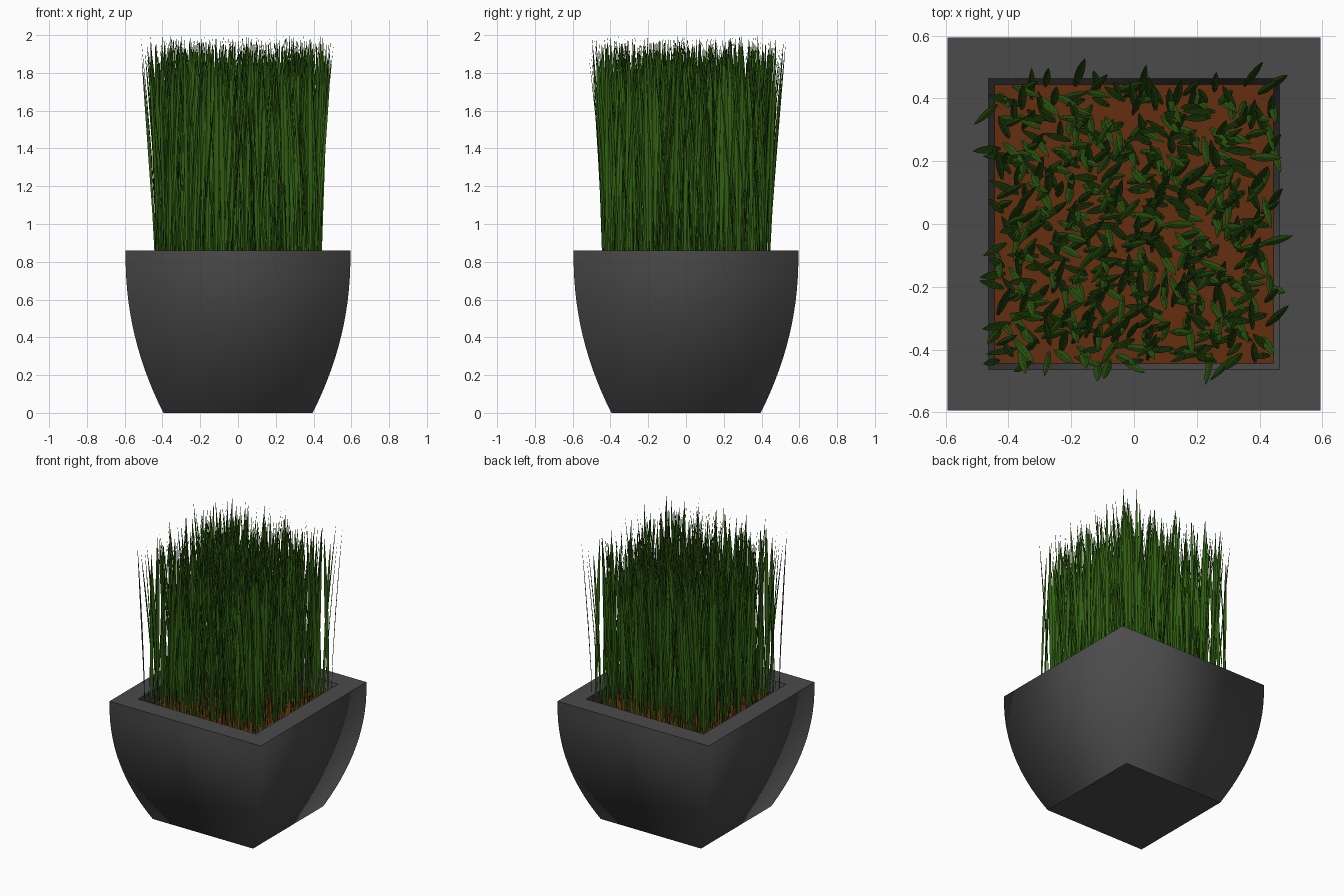
import bpy, bmesh, math, random
from mathutils import Vector

if "Cube" in bpy.data.objects:
    bpy.data.objects.remove(bpy.data.objects["Cube"])

random.seed(7)


def material(name, rgb):
    m = bpy.data.materials.new(name)
    m.diffuse_color = (*rgb, 1)
    m.use_nodes = True
    m.node_tree.nodes["Principled BSDF"].inputs["Base Color"].default_value = m.diffuse_color
    return m


def make_object(name, bm, mat):
    me = bpy.data.meshes.new(name)
    bm.to_mesh(me)
    bm.free()
    me.materials.append(mat)
    ob = bpy.data.objects.new(name, me)
    bpy.context.collection.objects.link(ob)
    return ob


def square_ring(bm, h, z):
    return [bm.verts.new((sx * h, sy * h, z))
            for sx, sy in ((-1, -1), (1, -1), (1, 1), (-1, 1))]


charcoal = material("charcoal", (0.07, 0.07, 0.07))
soil_brown = material("soil_brown", (0.13, 0.027, 0.005))
grass_green = material("grass_green", (0.03, 0.115, 0.006))

# Planter: square sections along a bulging profile, then rim and inner wall
BASE, TOP, HEIGHT, SOIL_Z = 0.395, 0.595, 0.86, 0.78
STEPS = 14
profile = []
for i in range(STEPS + 1):
    t = i / STEPS
    profile.append((BASE + (TOP - BASE) * (1 - (1 - t) ** 2.1), 0.83 * t))
profile += [(TOP, HEIGHT), (0.463, HEIGHT), (0.445, SOIL_Z)]
sharp_levels = {0, STEPS + 1, STEPS + 2}

bm = bmesh.new()
rings = [square_ring(bm, h, z) for h, z in profile]
for a, b in zip(rings, rings[1:]):
    for k in range(4):
        n = (k + 1) % 4
        bm.faces.new((a[k], a[n], b[n], b[k])).smooth = True
bm.faces.new(rings[0][::-1])
for level in sharp_levels:
    r = rings[level]
    for k in range(4):
        bm.edges.get((r[k], r[(k + 1) % 4])).smooth = False
make_object("planter", bm, charcoal)

# Soil
bm = bmesh.new()
bm.faces.new(square_ring(bm, 0.446, SOIL_Z))
make_object("soil", bm, soil_brown)


# Grass: tall, folded blades that lean gently in random directions
def add_blade(bm, base, top_z, lean, angle, width):
    out = Vector((math.cos(angle), math.sin(angle), 0))
    side = Vector((-out.y, out.x, 0))
    rows = []
    for t, w in ((0, 0.35), (0.25, 0.75), (0.5, 1.0), (0.72, 0.85), (0.88, 0.5)):
        p = base + out * lean * t ** 1.3
        p.z = base.z + (top_z - base.z) * t
        half = side * width * w / 2
        rib = p - out * width * w * 0.15
        rows.append([bm.verts.new(v) for v in (p - half, rib, p + half)])
    for a, b in zip(rows, rows[1:]):
        for k in range(2):
            bm.faces.new((a[k], b[k], b[k + 1], a[k + 1]))
    tip = base + out * lean
    tip.z = top_z
    tip = bm.verts.new(tip)
    for k in range(2):
        bm.faces.new((rows[-1][k], tip, rows[-1][k + 1]))


bm = bmesh.new()
CELLS = 24
for i in range(CELLS):
    for j in range(CELLS):
        x = -0.44 + 0.88 * (i + random.random()) / CELLS
        y = -0.44 + 0.88 * (j + random.random()) / CELLS
        top_z = 2.0 if i == j == 12 else random.uniform(1.88, 2.0)
        add_blade(bm, Vector((x, y, SOIL_Z)), top_z, random.uniform(0.05, 0.105),
                  random.uniform(0, math.tau), random.uniform(0.02, 0.028))
make_object("grass", bm, grass_green)
